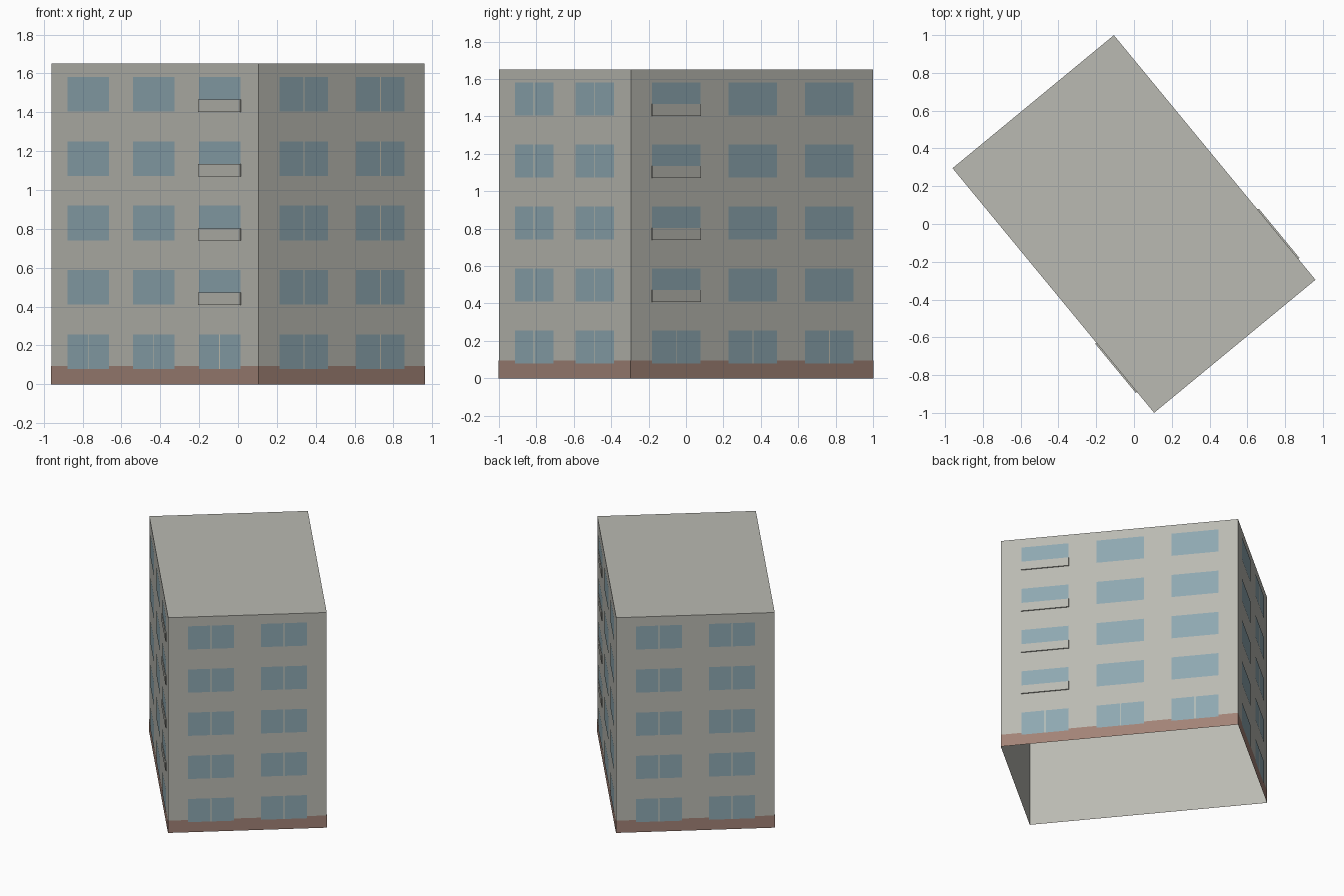
import bpy, bmesh, math
from mathutils import Matrix, Vector

cube = bpy.data.objects.get("Cube")
if cube:
    bpy.data.objects.remove(cube, do_unlink=True)

LENGTH, WIDTH, HEIGHT = 1.678, 1.107, 1.652
PLINTH_TOP = 0.094
STOREYS, PITCH = 5, 0.3315
SILL, WINDOW_H = 0.078, 0.178
TURN = Matrix.Rotation(math.radians(-50.5), 4, "Z")


def material(name, rgb):
    m = bpy.data.materials.new(name)
    m.use_nodes = True
    colour = (*rgb, 1.0)
    m.diffuse_color = colour
    m.node_tree.nodes["Principled BSDF"].inputs["Base Color"].default_value = colour
    return m


WALL = material("wall_grey", (0.49, 0.49, 0.445))
GLASS = material("window_blue", (0.27, 0.39, 0.44))
PLINTH = material("plinth_brown", (0.36, 0.225, 0.182))
FRAME = material("frame_cream", (0.62, 0.60, 0.50))


def finish(name, bm, mat):
    mesh = bpy.data.meshes.new(name)
    bm.to_mesh(mesh)
    bm.free()
    mesh.materials.append(mat)
    obj = bpy.data.objects.new(name, mesh)
    obj.matrix_world = TURN
    bpy.context.collection.objects.link(obj)
    return obj


def add_box(bm, size, centre):
    """Box in building axes; returns its vertices."""
    m = Matrix.Translation(centre) @ Matrix.Diagonal((*size, 1))
    return bmesh.ops.create_cube(bm, size=1, matrix=m)["verts"]


def drop_faces(bm, test):
    bm.normal_update()
    doomed = [f for f in bm.faces if test(f.normal)]
    bmesh.ops.delete(bm, geom=doomed, context="FACES")


def add_plate(bm, normal, along, z0, z1, width, out):
    """Flat panel lying just outside the wall that faces normal."""
    n = Vector(normal)
    side = Vector((-n.y, n.x, 0))
    depth = (LENGTH if n.x else WIDTH) / 2 + out
    corners = [(-1, z0), (1, z0), (1, z1), (-1, z1)]
    centre = n * depth + Vector((along[0], along[1], 0))
    bm.faces.new([bm.verts.new(centre + side * (s * width / 2) + Vector((0, 0, z)))
                  for s, z in corners])


# Open-bottomed shell with flat roof
bm = bmesh.new()
add_box(bm, (LENGTH, WIDTH, HEIGHT), (0, 0, HEIGHT / 2))
drop_faces(bm, lambda n: n.z < -0.5)
finish("walls_and_roof", bm, WALL)

# Plinth band around the foot
bm = bmesh.new()
add_box(bm, (LENGTH + 0.003, WIDTH + 0.003, PLINTH_TOP), (0, 0, PLINTH_TOP / 2))
drop_faces(bm, lambda n: abs(n.z) > 0.5)
finish("plinth", bm, PLINTH)

LONG_COLUMNS = (-0.535, -0.005, 0.527)
END_COLUMNS = (-0.255, 0.255)
WALLS = {
    "front_long": ((0, -1, 0), [(x, 0) for x in LONG_COLUMNS], 0.336),
    "back_long": ((0, 1, 0), [(x, 0) for x in LONG_COLUMNS], 0.336),
    "front_end": ((1, 0, 0), [(0, y) for y in END_COLUMNS], 0.322),
    "back_end": ((-1, 0, 0), [(0, y) for y in END_COLUMNS], 0.322),
}

# Windows, with a central bar on the end walls and the ground storey
for name, (normal, columns, width) in WALLS.items():
    glass, bars = bmesh.new(), bmesh.new()
    for storey in range(STOREYS):
        z = SILL + storey * PITCH
        for along in columns:
            add_plate(glass, normal, along, z, z + WINDOW_H, width, 0.003)
            if storey == 0 or normal[0]:
                add_plate(bars, normal, along, z, z + WINDOW_H, 0.005, 0.004)
    finish(name + "_windows", glass, GLASS)
    finish(name + "_window_bars", bars, FRAME)

# Balcony parapets covering the lower part of one column on each long wall
for name, side in (("front", -1), ("back", 1)):
    bm = bmesh.new()
    for storey in range(1, STOREYS):
        z = SILL + storey * PITCH
        add_box(bm, (0.338, 0.008, 0.064),
                (LONG_COLUMNS[-1], side * (WIDTH / 2 + 0.004), z + 0.03))
    finish(name + "_balcony_parapets", bm, WALL)
